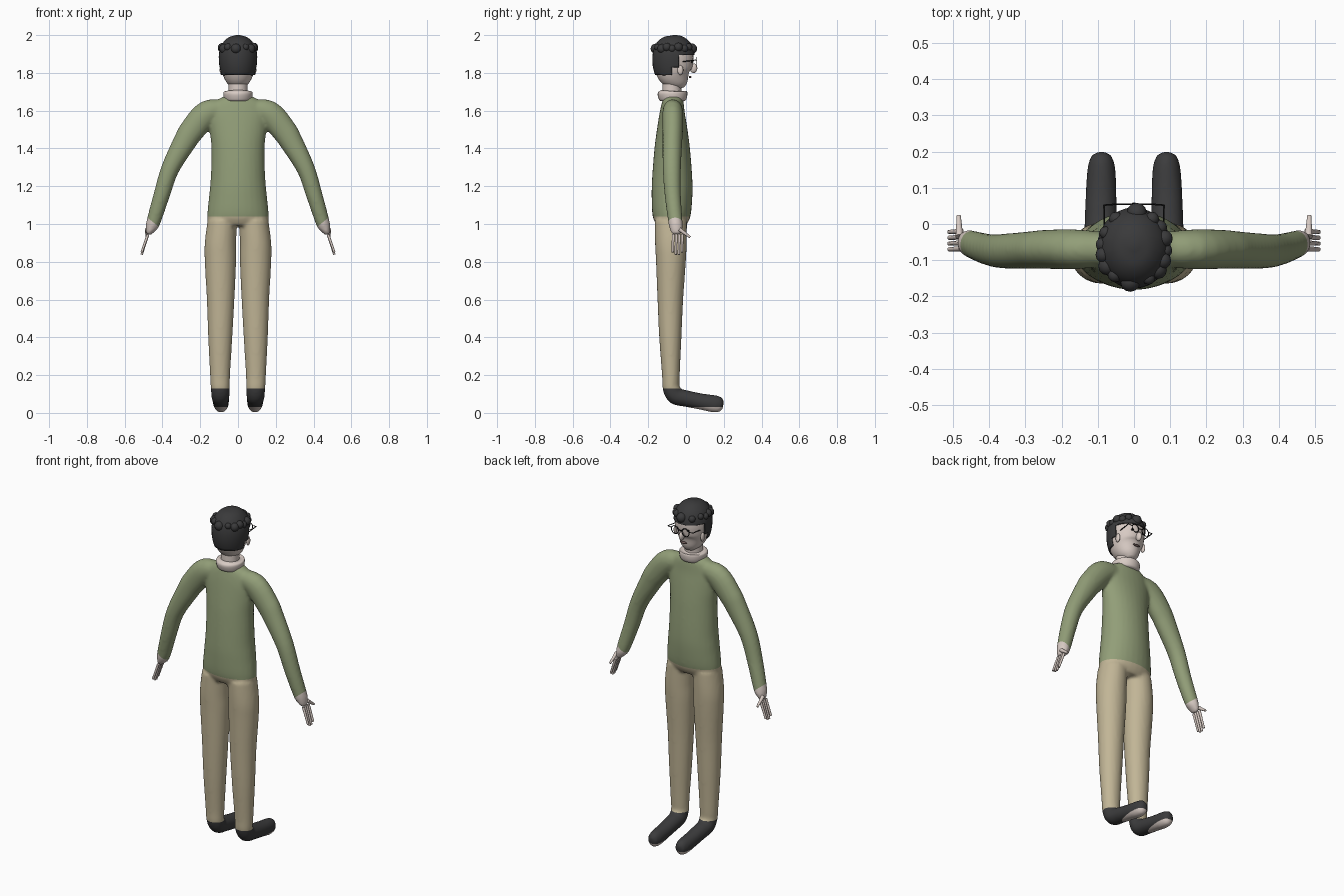
import bpy, bmesh
from math import cos, sin, pi, radians
from mathutils import Vector, Matrix

if "Cube" in bpy.data.objects:
    bpy.data.objects.remove(bpy.data.objects["Cube"])


def material(name, *rgb):
    """Flat colour from 0-255 display values."""
    col = [((c / 255 + 0.055) / 1.055) ** 2.4 for c in rgb] + [1]
    m = bpy.data.materials.new(name)
    m.use_nodes = True
    m.diffuse_color = col
    bsdf = m.node_tree.nodes["Principled BSDF"]
    bsdf.inputs["Base Color"].default_value = col
    bsdf.inputs["Roughness"].default_value = 0.8
    return m


SKIN = material("skin", 216, 203, 196)
GREEN = material("sweater green", 146, 158, 120)
TAN = material("trouser tan", 193, 181, 150)
HAIR = material("hair charcoal", 58, 58, 59)
SHOE = material("shoe charcoal", 60, 60, 61)
BLACK = material("frame black", 22, 22, 22)
LIP = material("lip brown", 120, 98, 95)


def make(name, bm, *mats, mirror=False):
    bmesh.ops.recalc_face_normals(bm, faces=bm.faces)
    me = bpy.data.meshes.new(name)
    bm.to_mesh(me)
    bm.free()
    ob = bpy.data.objects.new(name, me)
    bpy.context.collection.objects.link(ob)
    for m in mats:
        me.materials.append(m)
    for p in me.polygons:
        p.use_smooth = True
    if mirror:
        ob.modifiers.new("mirror", "MIRROR")
    return ob


def loft(bm, rings, ref, side=1, steps=4, n=28):
    """Smooth tube through rings (x, y, z, radius along ref, other radius)."""
    pts = [Vector((r[0] * side, *r[1:])) for r in rings]
    path = []
    for i in range(len(pts) - 1):
        p0, p1, p2 = pts[max(i - 1, 0)], pts[i], pts[i + 1]
        p3 = pts[min(i + 2, len(pts) - 1)]
        for s in range(steps):
            t = s / steps
            path.append(0.5 * (2 * p1 + (p2 - p0) * t
                               + (2 * p0 - 5 * p1 + 4 * p2 - p3) * t * t
                               + (3 * p1 - p0 - 3 * p2 + p3) * t ** 3))
    path.append(pts[-1])
    a, loops = Vector(ref), []
    for i, p in enumerate(path):
        c = Vector(p[:3])
        t = Vector(path[min(i + 1, len(path) - 1)][:3]) - Vector(path[max(i - 1, 0)][:3])
        b = t.cross(a).normalized()
        loops.append([bm.verts.new(c + a * p[3] * cos(k * 2 * pi / n) + b * p[4] * sin(k * 2 * pi / n))
                      for k in range(n)])
    for l0, l1 in zip(loops, loops[1:]):
        for k in range(n):
            bm.faces.new((l0[k], l0[(k + 1) % n], l1[(k + 1) % n], l1[k]))
    bm.faces.new(loops[0])
    bm.faces.new(loops[-1])


def cut(bm, co, no):
    bmesh.ops.bisect_plane(bm, geom=bm.verts[:] + bm.edges[:] + bm.faces[:], plane_co=co, plane_no=no)


def keep(bm, rule):
    drop = [f for f in bm.faces if not rule(f.calc_center_median())]
    bmesh.ops.delete(bm, geom=drop, context="FACES")


def ball(bm, pos, size, seg=16):
    bmesh.ops.create_uvsphere(bm, u_segments=seg, v_segments=seg // 2 + 2, radius=1,
                              matrix=Matrix.Translation(pos) @ Matrix.Diagonal((*size, 1)))


def rod(bm, p, q, r0, r1, seg=10):
    p, q = Vector(p), Vector(q)
    d = q - p
    m = Matrix.Translation((p + q) / 2) @ d.to_track_quat("Z", "Y").to_matrix().to_4x4()
    bmesh.ops.create_cone(bm, cap_ends=True, segments=seg, radius1=r0, radius2=r1, depth=d.length, matrix=m)


# Figure volumes: torso, arms with palms, legs with feet
torso = [(0, -.078, .99, .15, .075), (0, -.077, 1.04, .163, .1), (0, -.074, 1.15, .153, .108),
         (0, -.073, 1.25, .144, .106), (0, -.073, 1.4, .141, .094), (0, -.073, 1.5, .15, .081),
         (0, -.073, 1.58, .157, .068), (0, -.07, 1.64, .135, .058), (0, -.07, 1.675, .075, .05)]
arm = [(.06, -.07, 1.61, .045, .045), (.16, -.07, 1.588, .055, .068), (.24, -.07, 1.5, .054, .067),
       (.283, -.072, 1.433, .052, .061), (.36, -.075, 1.29, .048, .048), (.405, -.07, 1.15, .043, .043),
       (.448, -.056, 1.01, .038, .037), (.462, -.052, .975, .034, .028), (.475, -.05, .945, .024, .012)]
leg = [(.083, -.08, 1.02, .078, .085), (.093, -.08, .9, .083, .084), (.093, -.08, .8, .083, .079),
       (.092, -.083, .6, .073, .068), (.094, -.083, .4, .064, .059), (.095, -.08, .2, .053, .047),
       (.094, -.078, .13, .05, .045), (.093, -.055, .09, .048, .046), (.092, -.005, .077, .045, .044),
       (.091, .08, .06, .043, .043), (.09, .15, .048, .039, .046), (.09, .185, .046, .03, .038),
       (.09, .198, .045, .015, .02)]
bm = bmesh.new()
loft(bm, torso, (1, 0, 0))
for s in (-1, 1):
    loft(bm, arm, (0, 1, 0), s)
    loft(bm, leg, (1, 0, 0), s)
figure = make("figure_base", bm)
remesh = figure.modifiers.new("remesh", "REMESH")
remesh.mode, remesh.voxel_size = "VOXEL", 0.009
smooth = figure.modifiers.new("smooth", "SMOOTH")
smooth.factor, smooth.iterations = 0.5, 5

# One clean half of the fused figure, cut along the garment edges
body = bmesh.new()
body.from_object(figure, bpy.context.evaluated_depsgraph_get())
bpy.data.objects.remove(figure)
HEM, ANKLE, SOLE = 1.04, .13, .03
CUFF, CUFF_DIR = Vector((.45, 0, 1.01)), Vector((-.045, 0, .056))
for co, no in (((0, 0, 0), (1, 0, 0)), ((0, 0, HEM), (0, 0, 1)), ((0, 0, ANKLE), (0, 0, 1)),
               ((0, 0, SOLE), (0, 0, 1)), (CUFF, CUFF_DIR)):
    cut(body, co, no)
keep(body, lambda c: c.x > 0)
for v in body.verts:
    if abs(v.co.x) < 1e-4:
        v.co.x = 0


def above_cuff(c):
    return (c - CUFF).dot(CUFF_DIR) > 0


garments = {
    "sweater": (GREEN, lambda c: above_cuff(c) if c.x > .3 else c.z > HEM),
    "trousers": (TAN, lambda c: c.x < .3 and ANKLE < c.z < HEM),
    "shoes": (SHOE, lambda c: c.x < .3 and c.z < ANKLE),
    "palms": (SKIN, lambda c: c.x > .3 and not above_cuff(c)),
}
for name, (mat, rule) in garments.items():
    part = body.copy()
    keep(part, rule)
    ob = make(name, part, mat, mirror=True)
    if name == "shoes":
        ob.data.materials.append(SKIN)
        for p in ob.data.polygons:
            p.material_index = int(p.center.z < SOLE)
body.free()

# Fingers and thumbs
bm = bmesh.new()
for i, tip in enumerate((.85, .838, .838, .85)):
    y = -.02 - i * .016
    rod(bm, (.477, y, .945), (.51, y - .002, tip), .0075, .006)
rod(bm, (.482, -.035, .972), (.484, .022, .93), .011, .006)
make("fingers", bm, SKIN, mirror=True)

# Neck and rolled collar
bm = bmesh.new()
loft(bm, [(0, -.07, 1.63, .055, .055), (0, -.075, 1.7, .05, .05), (0, -.07, 1.79, .052, .052)], (1, 0, 0))
make("neck", bm, SKIN)
bm = bmesh.new()
loft(bm, [(0, -.071, 1.65, .06, .06), (0, -.071, 1.657, .071, .071), (0, -.071, 1.68, .077, .078),
          (0, -.072, 1.7, .075, .076), (0, -.072, 1.704, .055, .055)], (1, 0, 0))
make("collar", bm, SKIN)

# Head, with the hair as a thick cap taken from the same form
skull = [(0, -.03, 1.718, .022, .022), (0, -.038, 1.742, .052, .052), (0, -.06, 1.79, .08, .088),
         (0, -.066, 1.84, .092, .103), (0, -.065, 1.9, .094, .104), (0, -.062, 1.95, .078, .088),
         (0, -.06, 1.982, .046, .052), (0, -.06, 1.993, .008, .008)]
bm = bmesh.new()
loft(bm, skull, (1, 0, 0))
hair = bm.copy()
make("head", bm, SKIN)
for z in (1.79, 1.83, 1.895):
    cut(hair, (0, 0, z), (0, 0, 1))
for y in (-.075, -.04):
    cut(hair, (0, y, 0), (0, 1, 0))
keep(hair, lambda c: c.z > 1.895 or (c.z > 1.83 and c.y < -.04) or (c.z > 1.79 and c.y < -.075))
cap = make("hair_cap", hair, HAIR)
thick = cap.modifiers.new("thickness", "SOLIDIFY")
thick.thickness, thick.offset = .007, 1

# Ring of curls: (angle, radius)
bm = bmesh.new()
curls = [(85, .028), (55, .02), (35, .021), (15, .024), (-5, .02), (-22, .023), (-40, .025), (-62, .018),
         (-97, .027), (-128, .02), (-148, .026), (-168, .022), (175, .02), (155, .018), (125, .02)]
for i, (ang, r) in enumerate(curls):
    a = radians(ang)
    ball(bm, (.086 * cos(a), -.065 + .096 * sin(a), 1.928 + .008 * (i % 2)), (r, r, r), 12)
make("hair_curls", bm, HAIR)

# Face: nose, ears, eyes, mouth
bm = bmesh.new()
ball(bm, (0, .04, 1.825), (.013, .02, .026))
make("nose", bm, SKIN)
bm = bmesh.new()
ball(bm, (.088, -.03, 1.815), (.009, .016, .026))
make("ears", bm, SKIN, mirror=True)
bm = bmesh.new()
ball(bm, (.034, .029, 1.86), (.009, .006, .007))
make("eyes", bm, BLACK, mirror=True)
bm = bmesh.new()
ball(bm, (0, .022, 1.778), (.024, .007, .006))
make("mouth", bm, LIP)

# Glasses: round rims, bridge and short side arms
bm = bmesh.new()
rim = [Vector((.035 + .023 * cos(k * pi / 10), .054, 1.858 + .023 * sin(k * pi / 10))) for k in range(20)]
for k in range(20):
    rod(bm, rim[k - 1], rim[k], .0025, .0025, 6)
rod(bm, (0, .056, 1.864), (.013, .054, 1.864), .0025, .0025, 6)
rod(bm, (.057, .054, 1.866), (.083, .052, 1.868), .0025, .0025, 6)
rod(bm, (.083, .053, 1.868), (.081, -.03, 1.858), .0025, .0025, 6)
make("glasses", bm, BLACK, mirror=True)

# Keep crisp edges on the hard parts
bpy.ops.object.select_all(action="DESELECT")
for name in ("collar", "hair_cap", "fingers"):
    bpy.data.objects[name].select_set(True)
bpy.context.view_layer.objects.active = bpy.data.objects["collar"]
bpy.ops.object.shade_smooth_by_angle(angle=radians(40))
